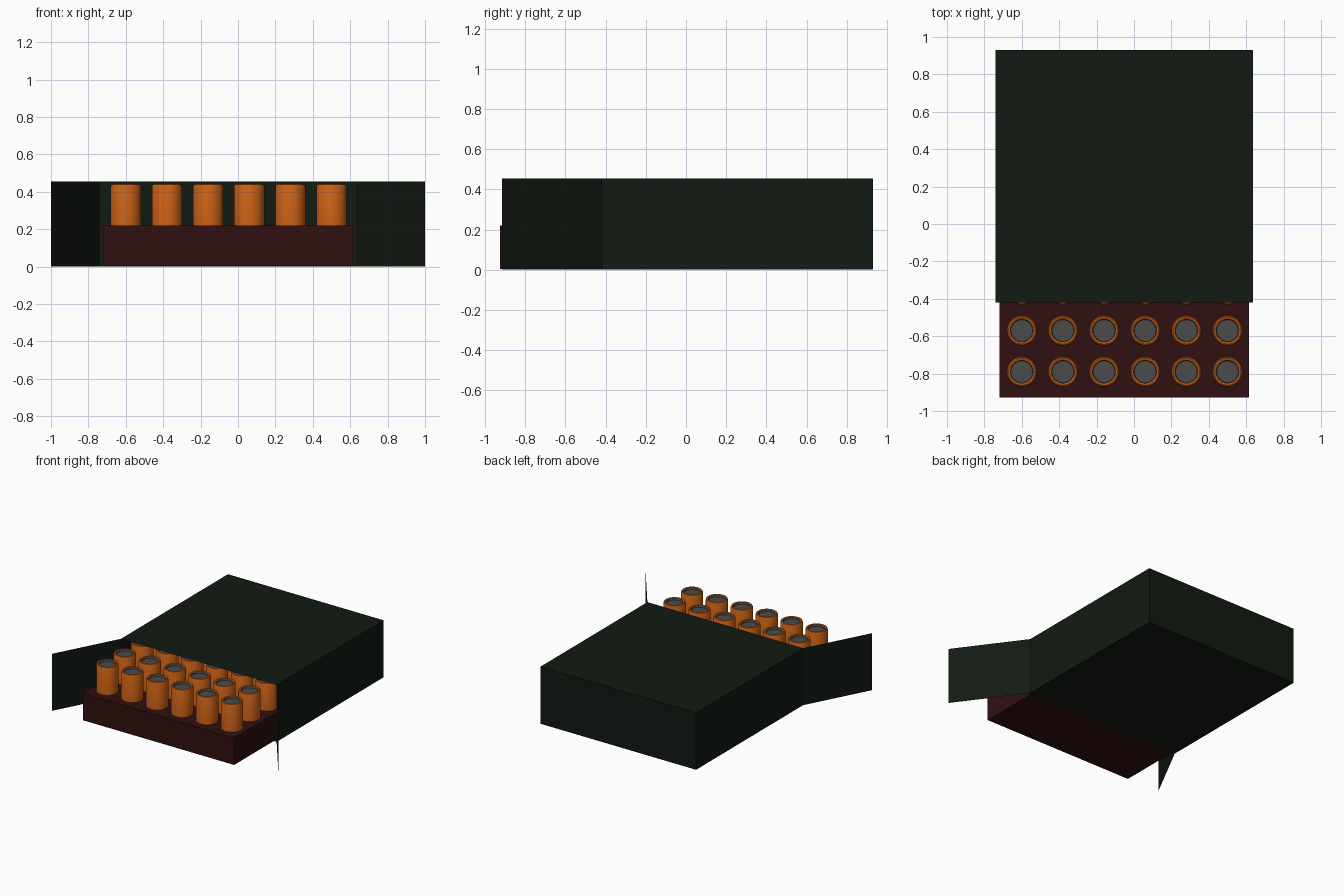
import bpy, bmesh, math

if "Cube" in bpy.data.objects:
    bpy.data.objects.remove(bpy.data.objects["Cube"])


def material(name, r, g, b):
    m = bpy.data.materials.new(name)
    m.diffuse_color = (r, g, b, 1)
    m.use_nodes = True
    m.node_tree.nodes["Principled BSDF"].inputs["Base Color"].default_value = m.diffuse_color
    return m


GREEN = material("dark_green_card", 0.006, 0.010, 0.006)
RED = material("dark_red_tray", 0.030, 0.005, 0.005)
ORANGE = material("orange_shell", 0.60, 0.12, 0.008)
GREY = material("grey_cap", 0.07, 0.07, 0.07)


def add_object(name, bm, mats):
    mesh = bpy.data.meshes.new(name)
    bm.to_mesh(mesh)
    bm.free()
    for m in mats:
        mesh.materials.append(m)
    ob = bpy.data.objects.new(name, mesh)
    bpy.context.collection.objects.link(ob)
    return ob


def box(x0, x1, y0, y1, z0, z1):
    bm = bmesh.new()
    bmesh.ops.create_cube(bm, size=1)
    for v in bm.verts:
        v.co = ((x0 + x1) / 2 + v.co.x * (x1 - x0),
                (y0 + y1) / 2 + v.co.y * (y1 - y0),
                (z0 + z1) / 2 + v.co.z * (z1 - z0))
    return bm


# Sleeve: thin card box, open at the front
LEFT, RIGHT, MOUTH, BACK, TOP = -0.74, 0.635, -0.42, 0.93, 0.455
bm = box(LEFT, RIGHT, MOUTH, BACK, 0, TOP)
bm.normal_update()
front = [f for f in bm.faces if f.normal.y < -0.9]
bmesh.ops.delete(bm, geom=front, context='FACES_ONLY')
add_object("sleeve", bm, [GREEN])

# Side flaps: single card sheets hinged at the mouth
for name, x, tip_x in (("left_flap", LEFT, -1.0), ("right_flap", RIGHT, 1.0)):
    bm = bmesh.new()
    corners = [(x, MOUTH, 0), (tip_x, -0.915, 0), (tip_x, -0.915, TOP), (x, MOUTH, TOP)]
    bm.faces.new([bm.verts.new(c) for c in corners])
    add_object(name, bm, [GREEN])

# Tray pulled partly out of the sleeve
TRAY_TOP = 0.22
add_object("tray", box(-0.72, 0.615, -0.927, 0.43, 0.004, TRAY_TOP), [RED])

# One shell: lathed profile with a rounded rim and a recessed cap
profile = [(0.081, TRAY_TOP - 0.01), (0.081, 0.428), (0.077, 0.438), (0.071, 0.441),
           (0.062, 0.438), (0.058, 0.424)]
SIDES = 32
bm = bmesh.new()
rings = [[bm.verts.new((r * math.cos(2 * math.pi * i / SIDES),
                        r * math.sin(2 * math.pi * i / SIDES), z))
          for i in range(SIDES)] for r, z in profile]
for k in range(len(rings) - 1):
    for i in range(SIDES):
        j = (i + 1) % SIDES
        f = bm.faces.new((rings[k][i], rings[k][j], rings[k + 1][j], rings[k + 1][i]))
        f.material_index = 1 if k == len(rings) - 2 else 0
bm.faces.new(rings[-1]).material_index = 1
shell = add_object("shell", bm, [ORANGE, GREY])
bpy.context.view_layer.objects.active = shell
shell.select_set(True)
bpy.ops.object.shade_smooth_by_angle(angle=math.radians(40))

# Six by six grid of shells sharing the same mesh
for row in range(6):
    for col in range(6):
        ob = shell if row == col == 0 else shell.copy()
        if ob is not shell:
            bpy.context.collection.objects.link(ob)
        ob.name = f"shell_{row + 1}_{col + 1}"
        ob.location = (-0.60 + 0.22 * col, -0.79 + 0.22 * row, 0)
